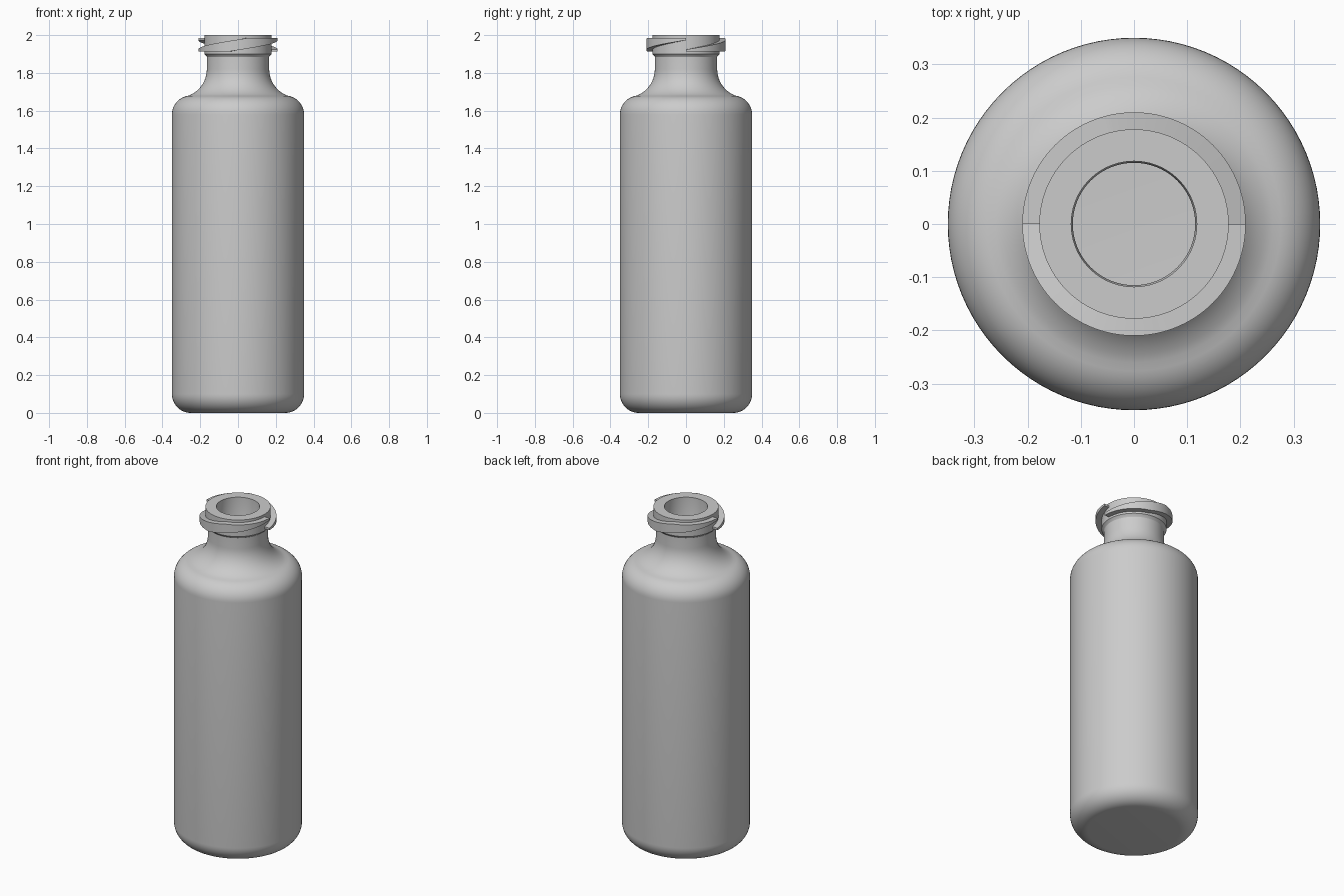
import bpy, bmesh, math

if "Cube" in bpy.data.objects:
    bpy.data.objects.remove(bpy.data.objects["Cube"])

SEG = 96
grey = bpy.data.materials.new("plain grey")
grey.diffuse_color = (0.6, 0.6, 0.6, 1)
grey.use_nodes = True
grey.node_tree.nodes["Principled BSDF"].inputs["Base Color"].default_value = grey.diffuse_color


def arc(cx, cz, r, a0, a1, n):
    """Points (radius, height) on an arc, angles in degrees."""
    angles = [math.radians(a0 + (a1 - a0) * i / n) for i in range(n + 1)]
    return [(cx + r * math.cos(a), cz + r * math.sin(a)) for a in angles]


def finish(name, bm, angle=30):
    bmesh.ops.recalc_face_normals(bm, faces=bm.faces)
    me = bpy.data.meshes.new(name)
    bm.to_mesh(me)
    bm.free()
    ob = bpy.data.objects.new(name, me)
    bpy.context.collection.objects.link(ob)
    me.materials.append(grey)
    bpy.ops.object.select_all(action='DESELECT')
    ob.select_set(True)
    bpy.context.view_layer.objects.active = ob
    bpy.ops.object.shade_smooth_by_angle(angle=math.radians(angle))
    return ob


def lathe(name, profile):
    """Revolve a profile that starts and ends on the axis."""
    bm = bmesh.new()
    vs = [bm.verts.new((r, 0, z)) for r, z in profile]
    es = [bm.edges.new(p) for p in zip(vs, vs[1:])]
    bmesh.ops.spin(bm, geom=vs + es, cent=(0, 0, 0), axis=(0, 0, 1),
                   angle=math.tau, steps=SEG, use_duplicate=False)
    bmesh.ops.remove_doubles(bm, verts=bm.verts, dist=1e-5)
    return finish(name, bm)


# Bottle: base, body, shoulder, neck and collar outside
JOIN = math.degrees(math.atan2(0.24, 0.065))
outside = [(0, 0)] + arc(0.25, 0.1, 0.1, -90, 0, 12)
outside += arc(0.25, 1.58, 0.1, 0, JOIN, 10)
outside += arc(0.315, 1.82, 0.15, 180 + JOIN, 180, 12)[1:]
outside += [(0.165, 1.885), (0.168, 1.89), (0.178, 1.9), (0.178, 2.0)]

# Hollow inside, following the outside with an even wall
inside = [(0.118, 2.0), (0.118, 1.9), (0.115, 1.885)]
inside += arc(0.315, 1.82, 0.2, 180, 180 + JOIN, 10)
inside += arc(0.25, 1.58, 0.05, JOIN, 0, 8)[1:]
inside += arc(0.25, 0.1, 0.05, 0, -90, 8) + [(0, 0.05)]
lathe("bottle", outside + inside)


# Closure threads: two half-turn ramps trimmed flat at top and bottom
LOW, HIGH, TIP, RAMP = 1.912, 1.985, 0.012, 105


def thread(name, start):
    bm = bmesh.new()
    rise = (HIGH - LOW - TIP) / RAMP
    rings = []
    for i in range(61):
        deg = 3 * i
        top = min(HIGH, LOW + TIP + rise * deg)
        bottom = max(LOW, HIGH - TIP - rise * (180 - deg))
        a = math.radians(start + deg)
        rings.append([bm.verts.new((r * math.cos(a), r * math.sin(a), z))
                      for r, z in ((0.172, bottom), (0.21, bottom),
                                   (0.21, top), (0.172, top))])
    for p, q in zip(rings, rings[1:]):
        for k in range(4):
            bm.faces.new((p[k], p[k - 1], q[k - 1], q[k]))
    bm.faces.new(rings[0])
    bm.faces.new(rings[-1])
    return finish(name, bm)


thread("back_thread", 0)
thread("front_thread", 180)
